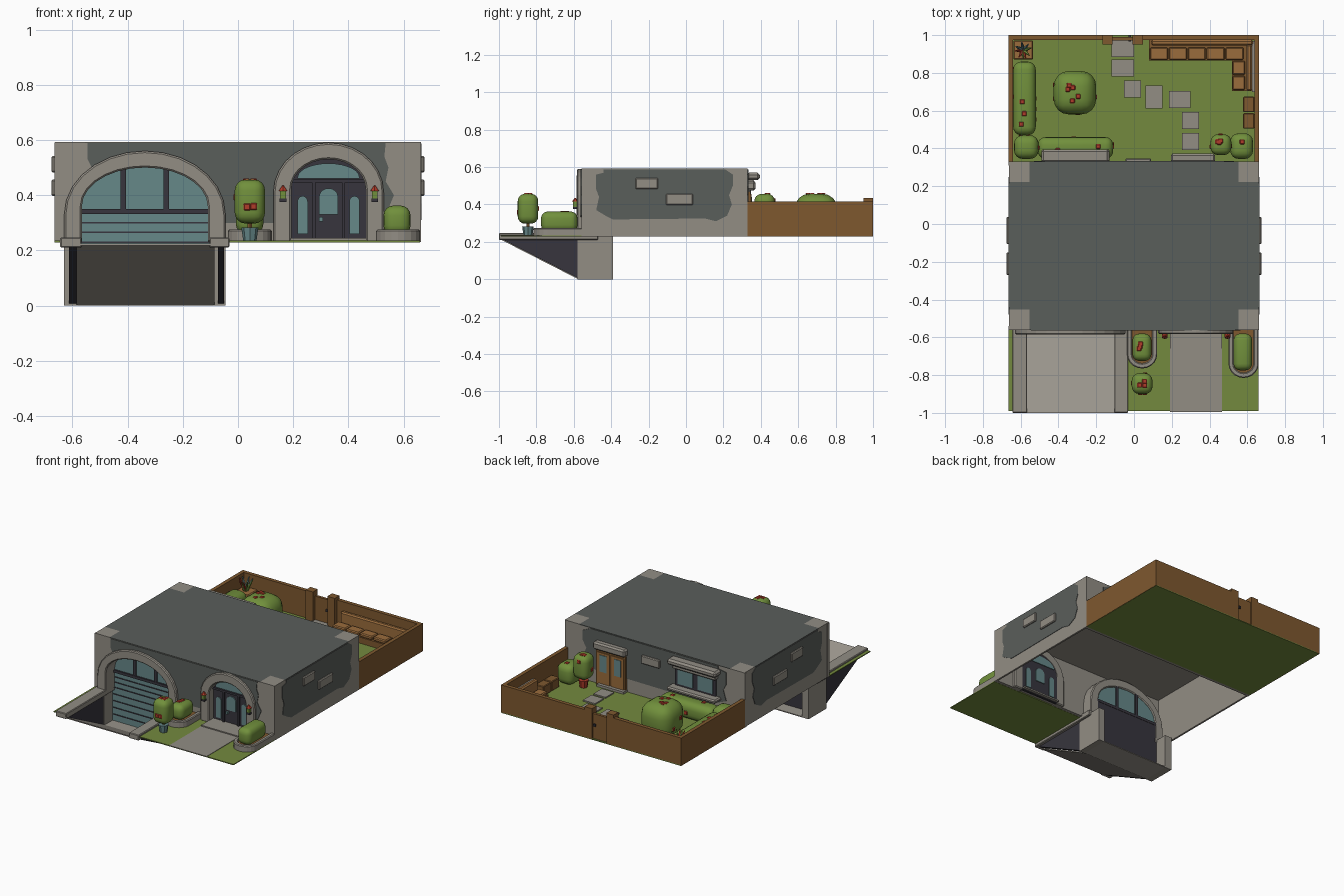
import bpy, bmesh, math, random
from mathutils import Vector

if "Cube" in bpy.data.objects:
    bpy.data.objects.remove(bpy.data.objects["Cube"])
random.seed(4)

def mat(name, hx):
    m = bpy.data.materials.new(name)
    c = [int(hx[i:i + 2], 16) / 255 for i in (0, 2, 4)]
    m.diffuse_color = [((v + .055) / 1.055) ** 2.4 if v > .04 else v / 12.92 for v in c] + [1]
    m.use_nodes = True
    m.node_tree.nodes["Principled BSDF"].inputs["Base Color"].default_value = m.diffuse_color
    return m

STONE, SLATE = mat("stone", "928d84"), mat("slate", "5a5e5b")
DARK, GLASS = mat("charcoal", "37353d"), mat("teal_glass", "668889")
GRASS, LEAF = mat("grass", "748a3e"), mat("leaf", "71903c")
WOOD, TAN = mat("wood", "7e582f"), mat("tan_wood", "9a6c3c")
RAMP, RED = mat("concrete", "99948b"), mat("red", "b03c2a")

def finish(name, bm, m, bevel=0, seg=1):
    bmesh.ops.recalc_face_normals(bm, faces=bm.faces)
    me = bpy.data.meshes.new(name)
    bm.to_mesh(me)
    bm.free()
    me.materials.append(m)
    o = bpy.data.objects.new(name, me)
    bpy.context.collection.objects.link(o)
    if bevel:
        b = o.modifiers.new("bevel", 'BEVEL')
        b.width, b.segments = bevel, seg
        if seg > 1:
            for p in me.polygons:
                p.use_smooth = True
    return o

def prism(name, pts, axis, a, b, m, bevel=0):
    """Extrude a flat outline along an axis from a to b."""
    at = {'x': lambda p, d: (d, p[0], p[1]), 'y': lambda p, d: (p[0], d, p[1]),
          'z': lambda p, d: (p[0], p[1], d)}[axis]
    bm = bmesh.new()
    va = [bm.verts.new(at(p, a)) for p in pts]
    vb = [bm.verts.new(at(p, b)) for p in pts]
    bm.faces.new(va)
    bm.faces.new(vb[::-1])
    for i in range(len(pts)):
        j = (i + 1) % len(pts)
        bm.faces.new((va[i], va[j], vb[j], vb[i]))
    return finish(name, bm, m, bevel)

def box(name, x0, x1, y0, y1, z0, z1, m, bevel=0, seg=1):
    bm = bmesh.new()
    bmesh.ops.create_cube(bm, size=1)
    for v in bm.verts:
        v.co = Vector(((x0 + x1) / 2 + v.co.x * (x1 - x0), (y0 + y1) / 2 + v.co.y * (y1 - y0),
                       (z0 + z1) / 2 + v.co.z * (z1 - z0)))
    return finish(name, bm, m, bevel, seg)

def cone(name, x, y, z0, z1, r0, r1, m, n=10):
    bm = bmesh.new()
    bmesh.ops.create_cone(bm, cap_ends=True, segments=n, radius1=r0, radius2=r1, depth=z1 - z0)
    bmesh.ops.translate(bm, verts=bm.verts, vec=(x, y, (z0 + z1) / 2))
    return finish(name, bm, m)

def arch(cx, half, base, spring, rise, n=14):
    return ([(cx - half, base)] +
            [(cx - half * math.cos(math.pi * i / n), spring + rise * math.sin(math.pi * i / n))
             for i in range(n + 1)] + [(cx + half, base)])

def bush(name, x0, x1, y0, y1, z0, z1, flowers=0):
    s = min(x1 - x0, y1 - y0, z1 - z0)
    box(name, x0, x1, y0, y1, z0, z1, LEAF, s * .36, 4)
    lo, hi = (x0, y0, z0), (x1, y1, z1)
    for i in range(flowers):          # flat blossoms on the top and sides
        ax, up = random.choice([(2, 1), (2, 1), (0, 0), (0, 1), (1, 0), (1, 1)])
        c = [random.uniform(lo[k] + s * .32, hi[k] - s * .32) for k in range(3)]
        c[ax] = hi[ax] if up else lo[ax]
        r = [.013] * 3
        r[ax] = .004
        box(name + "_flower", *[v for k in range(3) for v in (c[k] - r[k], c[k] + r[k])], RED, .004)

# ground, front and back
G = .235
box("back_lawn", -.66, .66, .33, 1, .229, G, GRASS)
box("front_lawn", -.04, .66, -.99, -.56, .229, G, GRASS)
box("lawn_strip", -.665, -.64, -.99, -.56, .229, G, GRASS)
box("front_path", .19, .465, -.995, -.56, G, .238, STONE)
box("front_step", .19, .465, -.66, -.5, G, .245, STONE)

# house shell, open below, front wall notched by both arches
GX, EX = -.3375, .328
g_in, e_in = arch(GX, .228, .23, .36, .14), arch(EX, .135, .23, .42, .11)
prism("front_wall", [(-.665, .59), (-.665, .23)] + g_in + e_in + [(.66, .23), (.66, .59)],
      'y', -.56, -.54, STONE)
box("back_wall", -.665, .66, .31, .33, .23, .589, STONE)
for s in (-1, 1):
    box("side_wall", s * .662 - .012 * (s > 0), s * .662 + .012 * (s < 0), -.56, .33, .23, .589, STONE)
box("roof", -.662, .66, -.559, .329, .57, .588, STONE)
X, Y0, Y1, d = .662, -.56, .33, .108
prism("roof_slate", [(-X + d, Y0), (X - d, Y0), (X - d, Y0 + d), (X, Y0 + d), (X, Y1 - d), (X - d, Y1 - d),
      (X - d, Y1), (-X + d, Y1), (-X + d, Y1 - d), (-X, Y1 - d), (-X, Y0 + d), (-X + d, Y0 + d)],
      'z', .587, .592, SLATE)
for sx in (-X, X - d):
    for sy in (Y0, Y1 - d):
        box("roof_corner", sx, sx + d, sy, sy + d, .586, .592, STONE)

# worn dark plaster patches
patch = [(-.44, .587), (-.44, .57), (-.48, .56), (-.48, .48), (-.465, .44), (-.48, .37), (-.43, .34), (-.39, .32),
         (.1, .325), (.16, .31), (.22, .34), (.245, .4), (.23, .45), (.25, .5), (.25, .56), (.21, .587)]
for s in (-1, 1):
    prism("side_plaster", patch, 'x', s * .66, s * .665, SLATE)
    for y, z, w in ((-.21, .512, .06), (-.035, .427, .072)):
        box("side_brick", s * .668 - .008, s * .668 + .008, y - w, y + w, z - .03, z + .03, STONE, .005)
prism("back_plaster", [((y + .115) * 1.45, z) for y, z in patch], 'y', .328, .334, SLATE)
prism("front_plaster", [(-.545, .588), (-.545, .53), (-.53, .5), (-.47, .5), (-.34, .53), (-.2, .5), (-.08, .42),
      (-.07, .3), (.15, .3), (.16, .45), (.22, .53), (.33, .56), (.44, .53), (.49, .45), (.5, .32),
      (.54, .34), (.565, .4), (.535, .45), (.545, .5), (.53, .54), (.535, .588)], 'y', -.564, -.558, SLATE)

# garage arch, door, pillars and ramp
prism("garage_arch", arch(GX, .292, .23, .33, .23) + g_in[::-1], 'y', -.585, -.47, STONE, .006)
prism("garage_door", arch(GX, .245, .005, .36, .145), 'y', -.49, -.478, GLASS)
box("garage_door_back", -.58, -.09, -.478, -.472, .005, .34, DARK)
for x in (-.415, -.26):
    box("garage_mullion", x - .01, x + .01, -.497, -.47, .34, .497, DARK)
box("garage_crossbar", -.575, -.1, -.5, -.47, .332, .35, DARK)
for z in (.05, .095, .14, .185, .23, .265, .3):
    box("garage_slat_line", -.575, -.1, -.494, -.488, z - .003, z + .003, DARK)
for x0, x1 in ((-.63, -.58), (-.09, -.045)):
    box("garage_pillar", x0, x1, -.58, -.39, 0, .23, STONE)
    box("ramp_curb", x0 - .014, x1 + .014, -1, -.47, .21, .247, STONE, .004)
    prism("ramp_side", [(-.98, .212), (-.575, .212), (-.575, .005)], 'x', x0 + .018, x1 - .005, DARK)
prism("ramp", [(-1, .225), (-1, .217), (-.575, 0), (-.39, 0), (-.39, .006), (-.575, .008)], 'x', -.585, -.085, RAMP)

# entrance arch and front door
prism("entrance_arch", arch(EX, .2, .23, .41, .18) + e_in[::-1], 'y', -.583, -.52, STONE, .006)
prism("entrance_frame", arch(EX, .138, .23, .42, .113), 'y', -.535, -.52, DARK)
prism("transom_glass", arch(EX, .112, .46, .465, .05), 'y', -.541, -.515, GLASS)
box("transom_bar", .19, .466, -.55, -.53, .445, .458, DARK)
for x, h, z0, z1, r in ((.234, .019, .26, .375, .022), (.422, .019, .26, .375, .022), (EX, .034, .33, .395, .03)):
    prism("door_glass", arch(x, h, z0, z1, r, 8), 'y', -.541, -.515, GLASS)
for x in (.274, .382):
    box("door_post", x - .006, x + .006, -.546, -.53, .235, .45, DARK)
box("door_handle", .293, .307, -.55, -.535, .305, .32, GLASS)
for x in (.163, .495):       # lanterns
    box("lantern_base", x - .012, x + .012, -.605, -.575, .375, .387, DARK)
    box("lantern_light", x - .01, x + .01, -.603, -.58, .387, .415, LEAF)
    cone("lantern_cap", x, -.592, .415, .435, .018, .003, RED, 6)

# front planters
for x, h, y in ((.043, .08, -.765), (.58, .08, -.815)):
    outer = [(px, -py) for px, py in arch(x, h, .55, -y - .075, .075, 10)]
    inner = [(px, -py) for px, py in arch(x, h - .027, .55, -y - .075, .048, 10)]
    prism("planter_rim", outer + inner[::-1], 'z', .23, .275, STONE, .005)
    prism("planter_soil", inner, 'z', .23, .262, WOOD)
bush("left_planter_bush", -.008, .092, -.725, -.58, .26, .36, 3)
bush("right_planter_bush", .527, .625, -.775, -.58, .255, .362)

def potted_tree(x, y, r, pot, z0, z1, n):
    cone("tree_pot", x, y, G, .283, .024, .031, pot, 8)
    cone("tree_trunk", x, y, .28, z0 + .03, .009, .009, WOOD, 6)
    bush("tree_crown", x - r, x + r, y - r, y + r, z0, z1, n)
potted_tree(.043, -.845, .055, GLASS, .297, .457, 7)
potted_tree(.46, .42, .055, RED, .295, .457, 7)

# back garden hedges
bush("round_bush", -.425, -.2, .58, .81, G, .457, 9)
bush("left_hedge", -.64, -.52, .47, .86, G, .37, 11)
bush("corner_hedge", -.635, -.505, .345, .47, G, .38, 2)
bush("window_hedge", -.51, -.11, .345, .46, G, .35, 9)
bush("right_hedge", .51, .63, .345, .48, G, .37, 2)

# stepping stones
for x, y, w, h in ((-.06, .93, .06, .045), (-.06, .825, .06, .045), (-.008, .714, .045, .045),
                   (.105, .672, .045, .06), (.243, .66, .057, .045), (.3, .547, .045, .045), (.3, .437, .045, .045)):
    box("stepping_stone", x - w, x + w, y - h, y + h, G, .243, STONE)

# fence and gate
for x in (-.665, .637):
    box("side_fence", x, x + .025, .33, 1, .23, .415, WOOD)
for x0, x1 in ((-.665, -.12), (0, .662)):
    box("back_fence", x0, x1, .975, 1, .23, .415, WOOD)
for x in (-.14, .02):
    box("gate_post", x - .027, x + .027, .95, 1, .23, .435, WOOD)
box("gate", -.115, -.005, .972, .99, G, .4, WOOD)
box("gate_latch", -.03, -.015, .965, 1, .32, .335, DARK)

# corner planter with spiky plant
box("corner_planter", -.638, -.535, .87, .972, G, .33, TAN, .005)
for i in range(9):
    a = i * 2.4
    c = cone("plant_spike", 0, 0, 0, .09, .014, .003, (LEAF, GLASS, RED)[i % 3], 5)
    c.location = (-.587, .92, .325)
    c.rotation_euler = (.5 * math.cos(a), .5 * math.sin(a), 0)

# corner bench
box("bench_base", .08, .625, .865, .975, G, .275, WOOD)
box("bench_base_side", .52, .625, .705, .865, G, .275, WOOD)
box("bench_back", .09, .63, .945, .975, .275, .36, TAN, .008)
box("bench_back_side", .595, .625, .705, .95, .275, .36, TAN, .008)
box("bench_end_stone", .625, .64, .7, .97, G, .35, STONE)
for i in range(5):
    box("bench_cushion", .085 + i * .1, .18 + i * .1, .868, .935, .275, .3, TAN, .006)
for y in (.71, .79):
    box("side_cushion", .522, .588, y, y + .074, .275, .3, TAN, .006)
for y in (.505, .592):
    box("crate", .578, .637, y, y + .082, G, .3, WOOD, .004)

# back door, window and stonework
box("back_door_frame", .205, .42, .325, .345, G, .47, WOOD)
for x in (.26, .365):
    box("back_door_leaf", x - .045, x + .045, .34, .35, .245, .455, TAN)
    box("back_door_glass", x - .025, x + .025, .345, .353, .33, .44, GLASS)
box("back_door_lintel", .195, .43, .325, .372, .475, .525, STONE, .01)
box("back_step", .2, .4, .33, .372, G, .25, STONE)
box("back_brick", -.045, .09, .325, .347, .46, .515, STONE, .005)
box("window_lintel", -.49, -.13, .325, .395, .53, .57, STONE, .012)
box("window_lintel_lower", -.47, -.15, .325, .365, .5, .53, STONE, .006)
box("window_sill", -.49, -.13, .325, .395, .36, .385, STONE, .008)
box("window_frame", -.46, -.16, .325, .343, .385, .51, DARK)
for x in (-.385, -.235):
    box("window_glass", x - .055, x + .055, .338, .348, .398, .498, GLASS)
